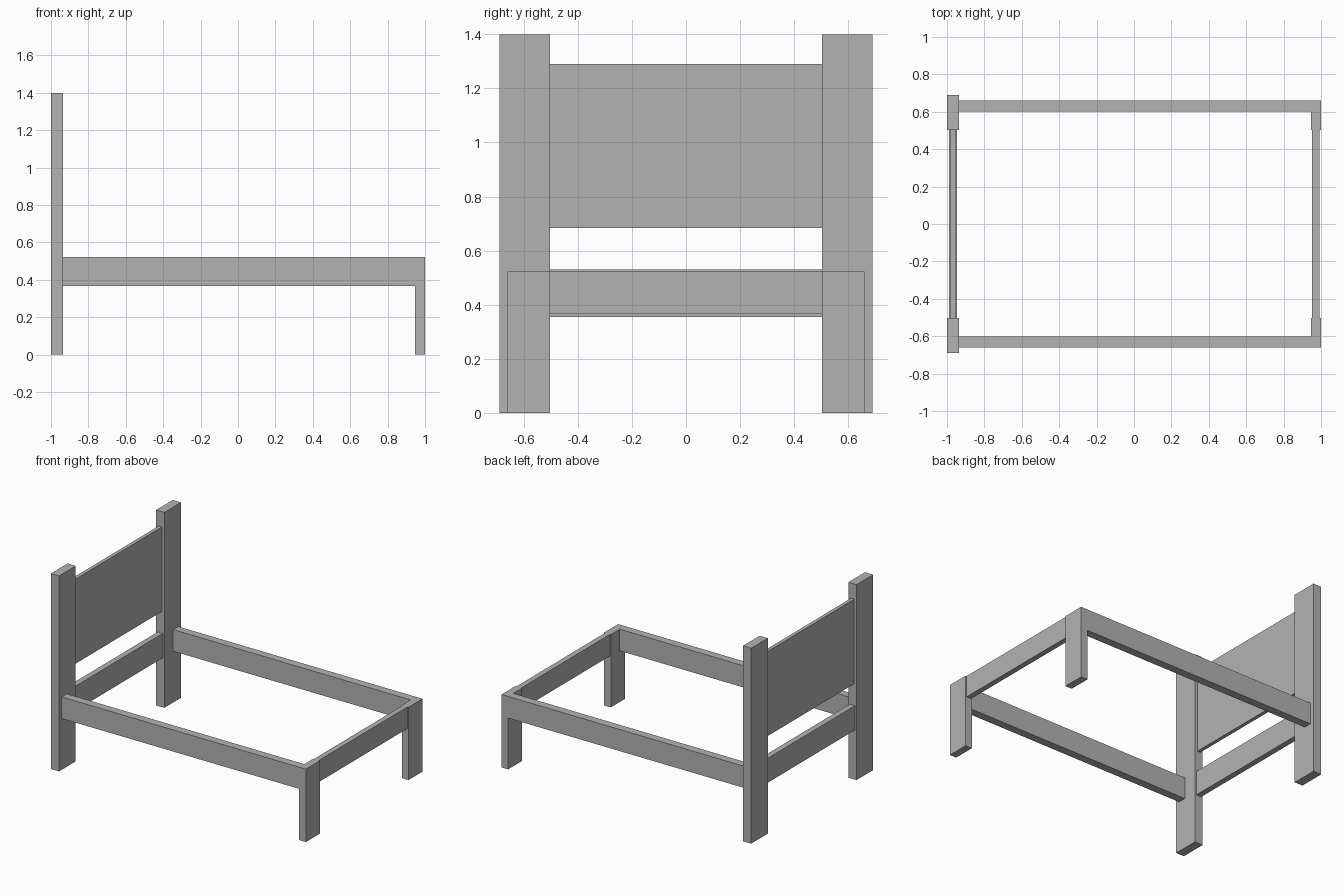
import bpy

cube = bpy.data.objects.get("Cube")
if cube:
    bpy.data.objects.remove(cube, do_unlink=True)

# Single flat grey
grey = bpy.data.materials.new("plain_grey")
grey.use_nodes = True
colour = (0.45, 0.45, 0.45, 1)
grey.diffuse_color = colour
grey.node_tree.nodes["Principled BSDF"].inputs["Base Color"].default_value = colour


def board(name, x, y, z):
    """Rectangular board spanning the given (low, high) ranges."""
    spans = (x, y, z)
    bpy.ops.mesh.primitive_cube_add(size=1, location=[(a + b) / 2 for a, b in spans])
    ob = bpy.context.object
    ob.name = name
    ob.scale = [b - a for a, b in spans]
    bpy.ops.object.transform_apply(location=False, rotation=False, scale=True)
    ob.data.materials.append(grey)
    return ob


def pair(name, x, y, z):
    """The same board on the left (+y) and the right (-y) of the bed."""
    board(name + "_far", x, y, z)
    board(name + "_near", x, (-y[1], -y[0]), z)


INNER = 0.502                # inner faces of all posts
HEAD_X, FOOT_X = -0.935, 0.947
SIDE_Y = 0.66
RAIL_Z = (0.367, 0.522)

# Posts
pair("head_post", (-1, HEAD_X), (INNER, 0.69), (0, 1.4))
pair("foot_post", (FOOT_X, 1), (INNER, SIDE_Y), (0, RAIL_Z[1]))

# Rails
pair("side_rail", (HEAD_X, FOOT_X), (0.602, SIDE_Y), RAIL_Z)
board("foot_rail", (0.953, 0.992), (-INNER, INNER), RAIL_Z)
board("head_rail", (-0.988, -0.947), (-INNER, INNER), (0.355, 0.53))

# Headboard
board("headboard_panel", (-0.981, -0.955), (-INNER, INNER), (0.684, 1.29))
